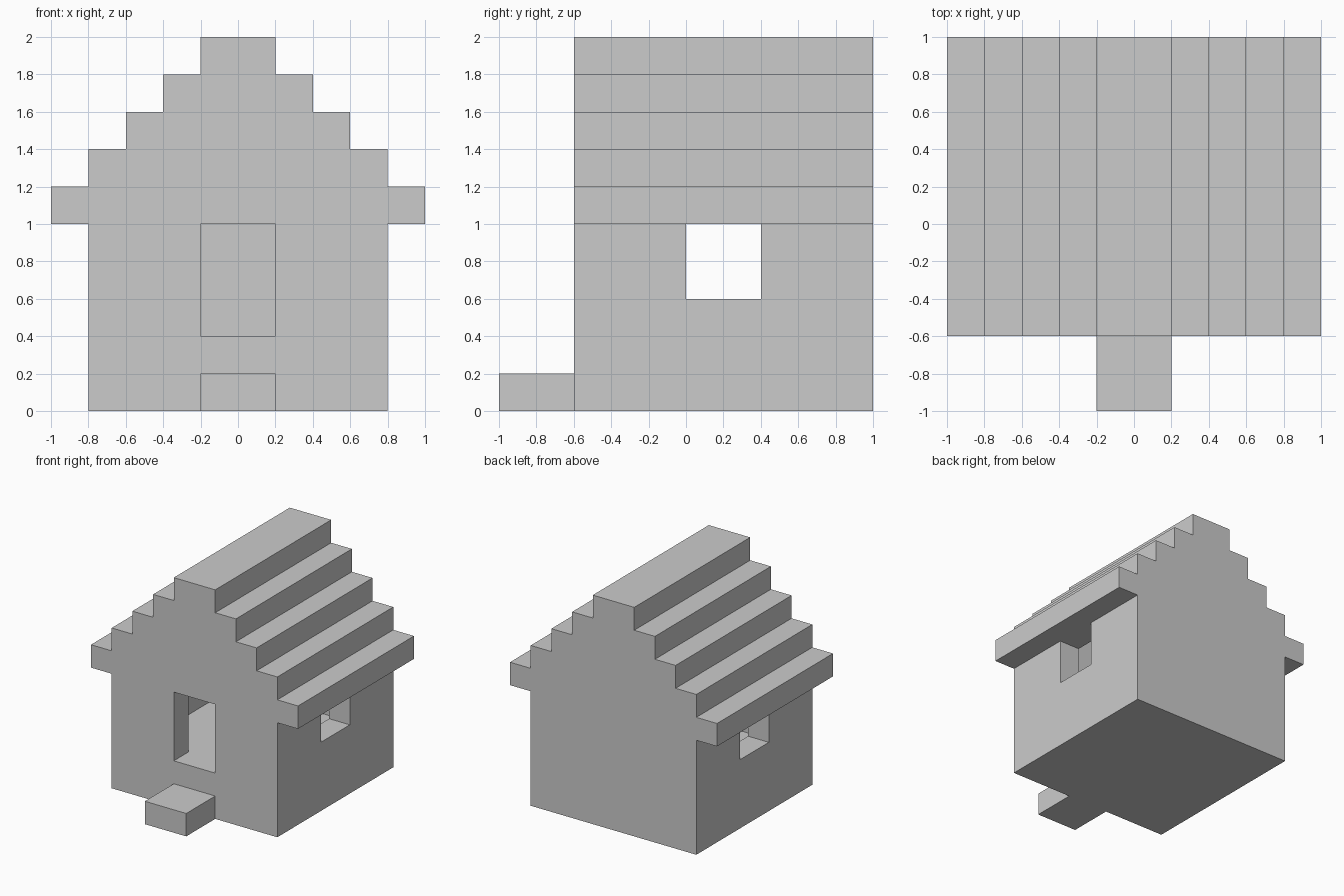
import bpy, bmesh

if "Cube" in bpy.data.objects:
    bpy.data.objects.remove(bpy.data.objects["Cube"])

U = 0.2  # every part sits on a 0.2 block grid


def prism(name, half, y0, y1):
    """Extrude a profile, mirrored about x = 0, from y0 to y1."""
    outline = half + [(-x, z) for x, z in reversed(half) if x > 0]
    bm = bmesh.new()
    face = bm.faces.new([bm.verts.new((x, y0, z)) for x, z in outline])
    ext = bmesh.ops.extrude_face_region(bm, geom=[face])
    moved = [g for g in ext["geom"] if isinstance(g, bmesh.types.BMVert)]
    bmesh.ops.translate(bm, verts=moved, vec=(0, y1 - y0, 0))
    bmesh.ops.recalc_face_normals(bm, faces=bm.faces)
    mesh = bpy.data.meshes.new(name)
    bm.to_mesh(mesh)
    bm.free()
    obj = bpy.data.objects.new(name, mesh)
    bpy.context.collection.objects.link(obj)
    return obj


def block(name, half_x, y0, y1, z0, z1):
    return prism(name, [(half_x, z0), (half_x, z1)], y0, y1)


def stairs(half_x, z, count):
    """Right-hand stepped roof line, one block in for every block up."""
    pts = []
    for i in range(count):
        x = round(half_x - i * U, 3)
        pts += [(x, round(z + i * U, 3)), (x, round(z + (i + 1) * U, 3))]
    return pts


# House: walls with the overhanging stepped roof as one solid
house = prism("house", [(0.8, 0), (0.8, 1.0)] + stairs(1.0, 1.0, 5), -0.6, 1.0)

# Cutters: hollow room rising into the roof, doorway, window pair
cutters = [
    prism("room_cutter", [(0.6, 0.4), (0.6, 1.0)][:1] + stairs(0.6, 1.0, 3)[1:], -0.4, 0.8),
    block("door_cutter", 0.2, -0.7, -0.2, 0.4, 1.0),
    block("window_cutter", 0.9, 0.0, 0.4, 0.6, 1.0),
]
bpy.context.view_layer.objects.active = house
for cutter in cutters:
    mod = house.modifiers.new(cutter.name, "BOOLEAN")
    mod.operation = "DIFFERENCE"
    mod.solver = "EXACT"
    mod.object = cutter
    bpy.ops.object.modifier_apply(modifier=mod.name)
    bpy.data.objects.remove(cutter)

# Doorstep
block("front_step", 0.2, -1.0, -0.6, 0, 0.2)
